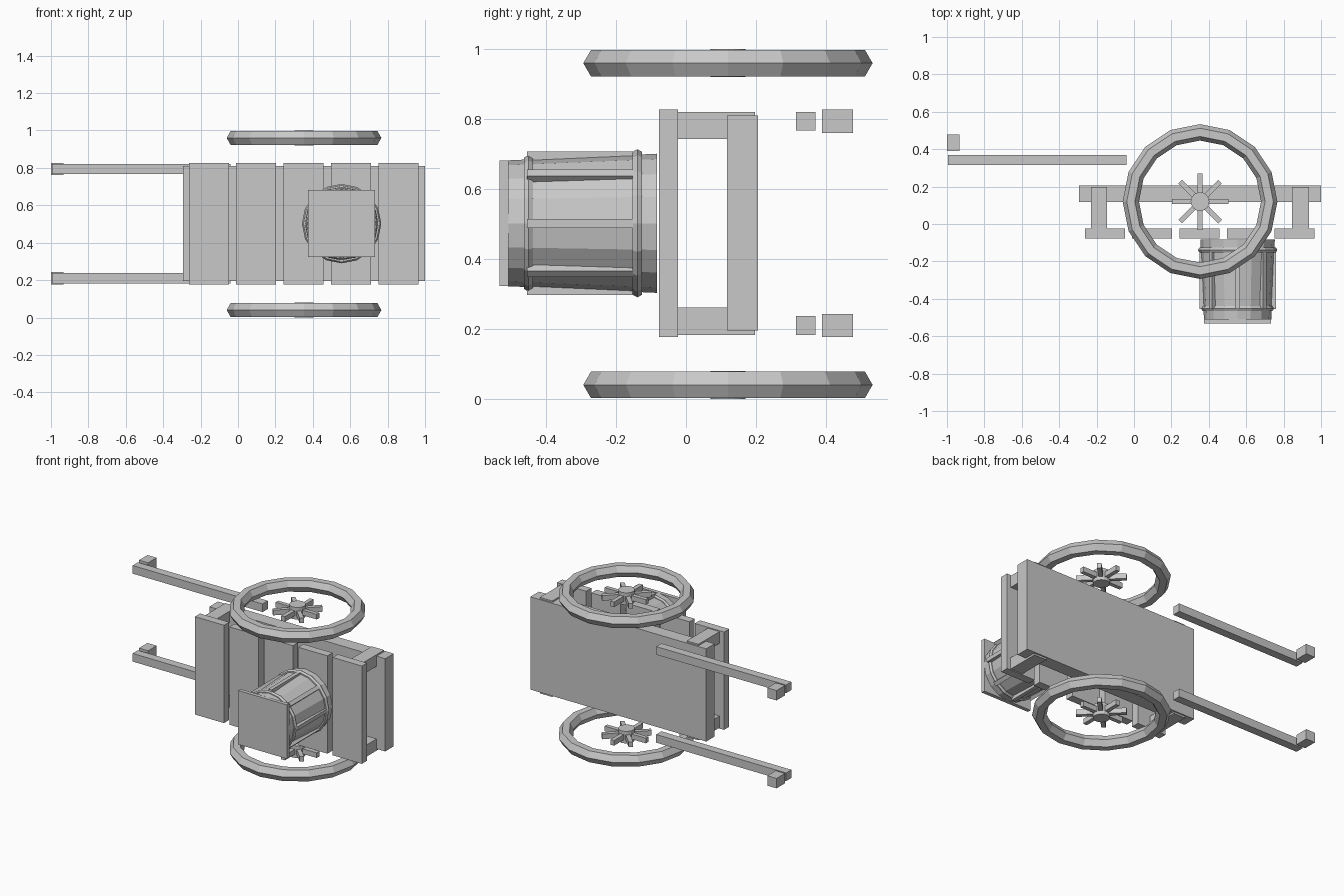
import bpy
import math
from mathutils import Matrix, Vector

if "Cube" in bpy.data.objects:
    bpy.data.objects.remove(bpy.data.objects["Cube"])

grey = bpy.data.materials.new("plain grey")
grey.diffuse_color = (0.58, 0.58, 0.58, 1)
grey.use_nodes = True
grey.node_tree.nodes["Principled BSDF"].inputs["Base Color"].default_value = grey.diffuse_color


def finish(name):
    ob = bpy.context.object
    ob.name = name
    ob.data.materials.clear()
    ob.data.materials.append(grey)
    return ob


def box(name, x, y, z):
    """Box from (min, max) ranges on each axis."""
    lo, hi = Vector((x[0], y[0], z[0])), Vector((x[1], y[1], z[1]))
    bpy.ops.mesh.primitive_cube_add(size=1, location=(lo + hi) / 2)
    ob = finish(name)
    ob.data.transform(Matrix.Diagonal((*(hi - lo), 1)))
    return ob


def ring(name, loc, major, minor, rot=(0, 0, 0)):
    bpy.ops.mesh.primitive_torus_add(major_segments=16, minor_segments=6, major_radius=major,
                                     minor_radius=minor, location=loc, rotation=rot)
    return finish(name)


def both_sides(lo, hi):
    """The z range and its mirror across the cart's middle."""
    return (lo, hi), (1.004 - hi, 1.004 - lo)


# Bed and slatted cross planks
box("bed", (-0.293, 1.0), (0.117, 0.206), (0.195, 0.811))
for i in range(5):
    x = -0.263 + i * 0.2533
    box("plank", (x, x + 0.214), (-0.077, -0.023), (0.177, 0.827))

# Corner posts
for x in ((-0.23, -0.144), (0.845, 0.936)):
    for z in both_sides(0.183, 0.261):
        box("corner_post", x, (-0.023, 0.197), z)

# Handles with grips
for z in both_sides(0.183, 0.237):
    box("handle", (-0.995, -0.04), (0.315, 0.37), z)
for z in both_sides(0.177, 0.243):
    box("handle_grip", (-1.0, -0.933), (0.389, 0.478), z)

# Wheels: rim, hub and short spokes
WX, WY = 0.353, 0.12
for z in (0.04, 0.96):
    ring("wheel_rim", (WX, WY, z), 0.37, 0.0437)
    bpy.ops.mesh.primitive_cylinder_add(vertices=16, radius=0.05, depth=0.08, location=(WX, WY, z))
    finish("wheel_hub")
    for k in range(8):
        spoke = box("wheel_spoke", (0.03, 0.151), (-0.0135, 0.0135), (-0.017, 0.017))
        spoke.data.transform(Matrix.Translation((0.0905, 0, 0)))
        spoke.location = (WX, WY, z)
        spoke.rotation_euler = (0, 0, k * math.pi / 4)

# Barrel: tapered body, hoops, staves and square end plate
BX, BZ = 0.554, 0.502
bpy.ops.mesh.primitive_cone_add(vertices=16, radius1=0.199, radius2=0.18, depth=0.427,
                                location=(BX, -0.2965, BZ), rotation=(math.pi / 2, 0, 0))
finish("barrel_body")
ring("barrel_hoop", (BX, -0.139, BZ), 0.196, 0.016, (math.pi / 2, 0, 0))
ring("barrel_hoop", (BX, -0.451, BZ), 0.18, 0.015, (math.pi / 2, 0, 0))
for k in range(8):
    stave = box("barrel_stave", (0.178, 0.205), (-0.455, -0.152), (-0.013, 0.013))
    stave.data.transform(Matrix.Translation(stave.location))
    stave.location = (BX, 0, BZ)
    stave.rotation_euler = (0, k * math.pi / 4, 0)
box("barrel_end_plate", (BX - 0.179, BX + 0.179), (-0.533, -0.508), (BZ - 0.179, BZ + 0.179))
